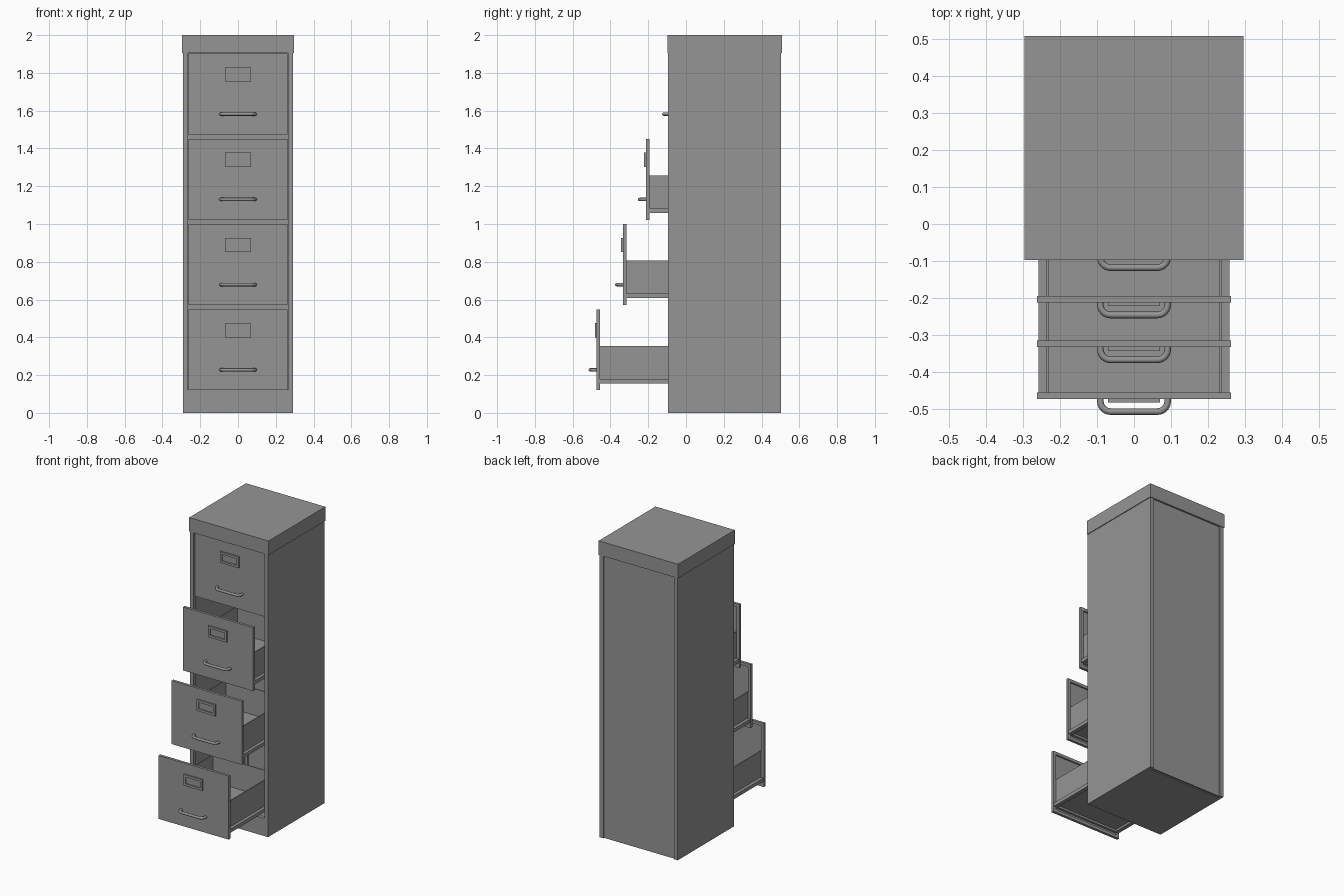
import bpy, bmesh, math
from mathutils import Vector

cube = bpy.data.objects.get("Cube")
if cube:
    bpy.data.objects.remove(cube, do_unlink=True)

steel = bpy.data.materials.new("grey steel")
steel.use_nodes = True
GREY = (0.3, 0.3, 0.3, 1)
steel.diffuse_color = GREY
steel.node_tree.nodes["Principled BSDF"].inputs["Base Color"].default_value = GREY


def make(name, boxes):
    """One object made of boxes given as (x0, x1, y0, y1, z0, z1)."""
    bm = bmesh.new()
    for x0, x1, y0, y1, z0, z1 in boxes:
        low, high = Vector((x0, y0, z0)), Vector((x1, y1, z1))
        for v in bmesh.ops.create_cube(bm, size=1)["verts"]:
            v.co = [low[i] + (v.co[i] + 0.5) * (high[i] - low[i]) for i in range(3)]
    mesh = bpy.data.meshes.new(name)
    bm.to_mesh(mesh)
    bm.free()
    mesh.materials.append(steel)
    obj = bpy.data.objects.new(name, mesh)
    bpy.context.collection.objects.link(obj)
    return obj


def both_sides(x0, x1, *rest):
    return [(x0, x1, *rest), (-x1, -x0, *rest)]


def ring(w, z0, z1, border, y0, y1):
    """Rectangular picture frame facing the front."""
    return both_sides(w - border, w, y0, y1, z0, z1) + [
        (border - w, w - border, y0, y1, z0, z0 + border),
        (border - w, w - border, y0, y1, z1 - border, z1)]


def handle(name, front, z):
    """Bent round bar with rounded corners."""
    half, reach, r = 0.091, 0.034, 0.028
    pts = [(-half, 0.002)]
    for cx, start in ((r - half, math.pi), (half - r, 1.5 * math.pi)):
        for i in range(7):
            a = start + i * math.pi / 12
            pts.append((cx + r * math.cos(a), r - reach + r * math.sin(a)))
    pts.append((half, 0.002))
    curve = bpy.data.curves.new(name, "CURVE")
    curve.dimensions = "3D"
    curve.bevel_depth = 0.009
    curve.bevel_resolution = 2
    curve.use_fill_caps = True
    spline = curve.splines.new("POLY")
    spline.points.add(len(pts) - 1)
    for p, (x, y) in zip(spline.points, pts):
        p.co = (x, front + y, z, 1)
    tmp = bpy.data.objects.new(name, curve)
    bpy.context.collection.objects.link(tmp)
    bpy.ops.object.select_all(action="DESELECT")
    tmp.select_set(True)
    bpy.context.view_layer.objects.active = tmp
    bpy.ops.object.convert(target="MESH")
    obj = bpy.context.object
    obj.data.materials.clear()
    obj.data.materials.append(steel)
    bpy.ops.object.shade_smooth_by_angle(angle=math.radians(50))


# Cabinet shell
W, FRONT, BACK, CAP = 0.291, -0.095, 0.504, 1.905
make("cabinet_sides", both_sides(W - 0.008, W, FRONT, BACK, 0, CAP))
make("front_posts", both_sides(0.264, W - 0.008, FRONT, FRONT + 0.025, 0, CAP))
make("back_posts", both_sides(0.264, W - 0.008, BACK - 0.025, BACK, 0, CAP))
make("back_panel", [(-0.264, 0.264, BACK - 0.016, BACK - 0.008, 0, CAP)])
make("front_plinth", [(-0.264, 0.264, FRONT, FRONT + 0.025, 0, 0.12)])
make("cabinet_floor", [(0.008 - W, W - 0.008, FRONT + 0.025, BACK - 0.025, 0, 0.01)])
make("top_cap", [(-0.296, 0.296, -0.097, 0.508, CAP, 2)])

# Drawers, from the bottom up: name, front position, bottom height
LENGTH = 0.54
for name, y, z in (("bottom", -0.473, 0.12), ("lower", -0.333, 0.571),
                   ("upper", -0.212, 1.022), ("top", -0.084, 1.474)):
    top = z + 0.428
    inner, end = y + 0.018, y + LENGTH
    # Folded front panel with a rim on its back
    make(name + "_drawer_front", [(-0.262, 0.262, y, y + 0.008, z, top)]
         + ring(0.262, z, top, 0.02, y + 0.008, inner))
    # Open tray with a runner along the foot of each side
    z0, z1 = z + 0.036, z + 0.235
    make(name + "_drawer_sides", both_sides(0.231, 0.237, y + 0.008, end, z0, z1))
    make(name + "_drawer_runners", both_sides(0.237, 0.258, inner, end, z0, z0 + 0.024))
    make(name + "_drawer_tray", [
        (-0.231, 0.231, inner, end, z0 + 0.014, z0 + 0.02),
        (-0.231, 0.231, end - 0.006, end, z0 + 0.02, z1),
        (-0.231, 0.231, y + 0.008, inner + 0.006, z0, z0 + 0.024)])
    # Label holder and pull
    make(name + "_label_holder", ring(0.07, z + 0.28, z + 0.356, 0.016, y - 0.01, y)
         + [(-0.054, 0.054, y - 0.003, y, z + 0.296, z + 0.34)])
    handle(name + "_handle", y, z + 0.108)
